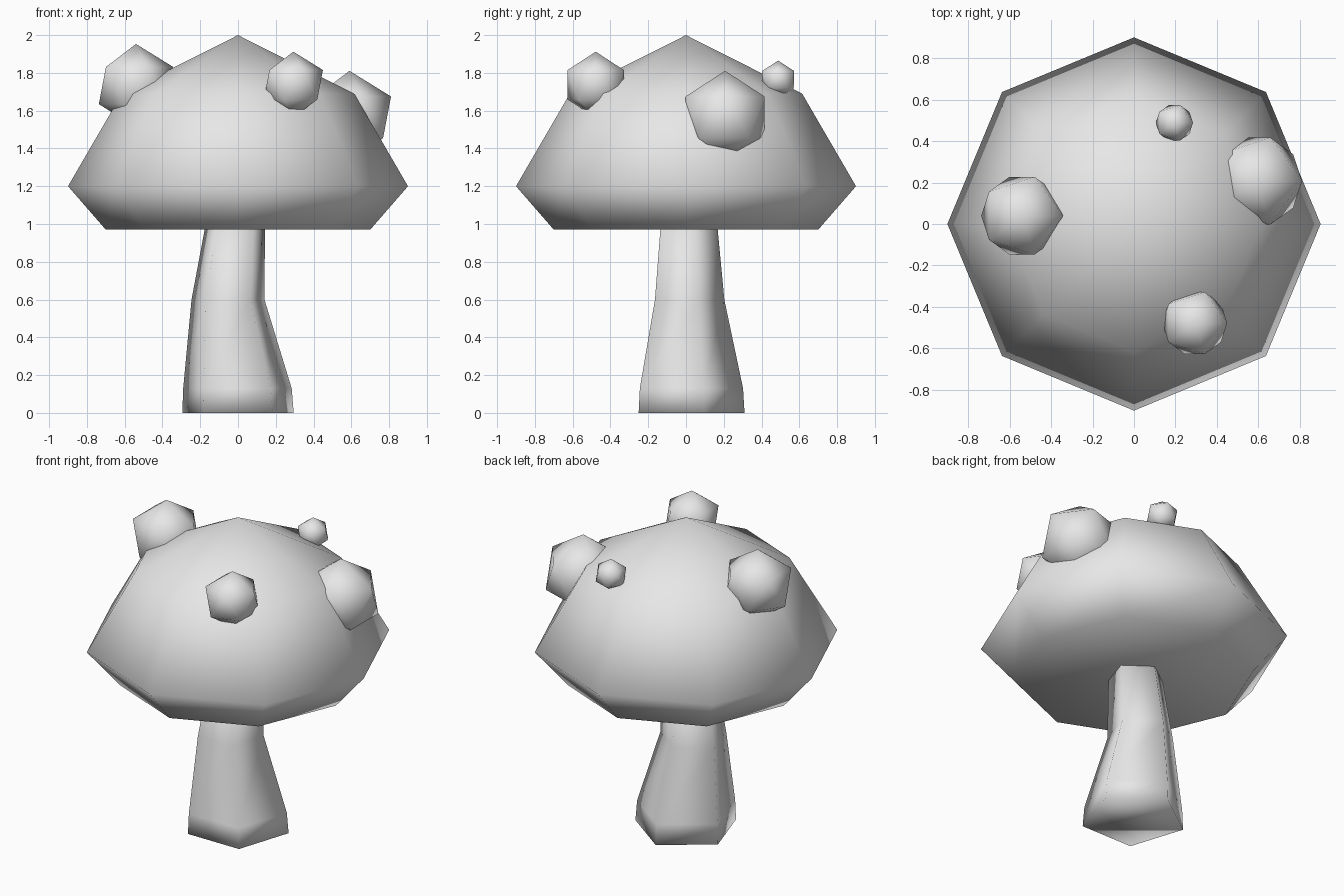
import bpy, bmesh, math
from mathutils import Vector

cube = bpy.data.objects.get("Cube")
if cube:
    bpy.data.objects.remove(cube, do_unlink=True)

# One plain clay colour for the whole model
clay = bpy.data.materials.new("light_grey")
clay.use_nodes = True
clay.diffuse_color = (0.8, 0.8, 0.8, 1)
clay.node_tree.nodes["Principled BSDF"].inputs["Base Color"].default_value = (0.8, 0.8, 0.8, 1)


def finish(name, bm, location=(0, 0, 0)):
    """Turn a bmesh into a smooth shaded object."""
    bmesh.ops.recalc_face_normals(bm, faces=bm.faces)
    for face in bm.faces:
        face.smooth = True
    mesh = bpy.data.meshes.new(name)
    bm.to_mesh(mesh)
    bm.free()
    mesh.materials.append(clay)
    obj = bpy.data.objects.new(name, mesh)
    obj.location = location
    bpy.context.collection.objects.link(obj)
    return obj


def loft(name, sides, rings, tip=None):
    """Join rings of (centre x, radius, z), with one corner towards +y."""
    bm = bmesh.new()
    loops = []
    for cx, radius, z in rings:
        angles = [math.pi / 2 + math.tau * i / sides for i in range(sides)]
        loops.append([bm.verts.new((cx + radius * math.cos(a), radius * math.sin(a), z))
                      for a in angles])
    for low, high in zip(loops, loops[1:]):
        for i in range(sides):
            j = (i + 1) % sides
            bm.faces.new((low[i], low[j], high[j], high[i]))
    bm.faces.new(loops[0][::-1])
    if tip is None:
        bm.faces.new(loops[-1])
    else:
        top = bm.verts.new(Vector(tip))
        for i in range(sides):
            bm.faces.new((loops[-1][i], loops[-1][(i + 1) % sides], top))
    return finish(name, bm)


# Bent five-sided stem, its top buried in the cap
loft("stem", 5, [(0, 0.31, 0), (-0.003, 0.302, 0.13), (-0.053, 0.203, 0.6),
                 (-0.015, 0.166, 0.99)])

# Eight-sided cap with a flat underside
loft("cap", 8, [(0, 0.7, 0.97), (0, 0.9, 1.2), (0, 0.615, 1.69)], tip=(0, 0, 2))

# Round warts sunk into the cap
warts = {
    "wart_right": ((-0.54, 0.04, 1.733), 0.22),
    "wart_front": ((0.293, -0.478, 1.737), 0.175),
    "wart_left": ((0.59, 0.207, 1.565), 0.246),
    "wart_back": ((0.195, 0.488, 1.765), 0.1),
}
for name, (centre, radius) in warts.items():
    bm = bmesh.new()
    bmesh.ops.create_icosphere(bm, subdivisions=1, radius=radius)
    finish(name, bm, centre)
